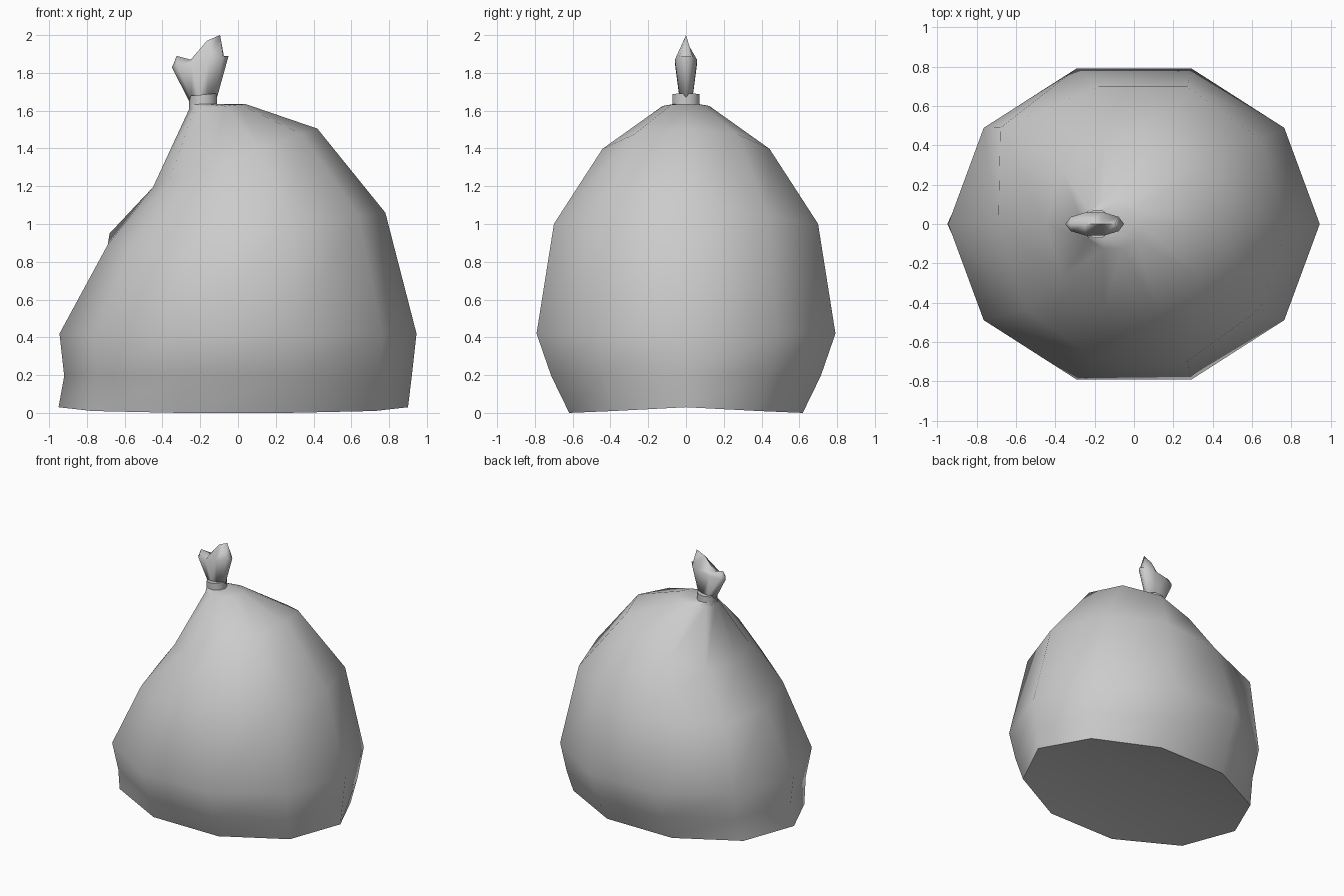
import bpy, bmesh, math

if "Cube" in bpy.data.objects:
    bpy.data.objects.remove(bpy.data.objects["Cube"])

N = 10  # sides of every ring


def ring(cx, rx, ry, z, tilt=0.0):
    """Ten-sided ring; tilt raises the right side and lowers the left."""
    pts = []
    for i in range(N):
        a = 2 * math.pi * i / N
        pts.append([cx + rx * math.cos(a), ry * math.sin(a), z + tilt * math.cos(a)])
    return pts


def loft(name, rings, cap_bottom=True, cap_top=True, angle=50):
    bm = bmesh.new()
    loops = [[bm.verts.new(p) for p in r] for r in rings]
    for lo, hi in zip(loops, loops[1:]):
        for i in range(N):
            j = (i + 1) % N
            bm.faces.new((lo[i], lo[j], hi[j], hi[i]))
    if cap_bottom:
        bm.faces.new(loops[0][::-1])
    if cap_top:
        bm.faces.new(loops[-1])
    bmesh.ops.remove_doubles(bm, verts=bm.verts, dist=0.0005)
    bmesh.ops.recalc_face_normals(bm, faces=bm.faces)
    mesh = bpy.data.meshes.new(name)
    bm.to_mesh(mesh)
    bm.free()
    ob = bpy.data.objects.new(name, mesh)
    bpy.context.collection.objects.link(ob)
    bpy.ops.object.select_all(action='DESELECT')
    bpy.context.view_layer.objects.active = ob
    ob.select_set(True)
    bpy.ops.object.shade_smooth_by_angle(angle=math.radians(angle))
    return ob


# sack body: slumped rings leaning up to the neck
base = ring(-0.025, 0.925, 0.65, 0.01)
for i in (0, 5):
    base[i][2] = 0.03
for i in (2, 3, 7, 8):
    base[i][2] = 0.0
shoulder = ring(0.045, 0.735, 0.735, 0.975, 0.085)
shoulder[4] = [-0.68, 0.49, 0.95]  # bulge at the back left
body = [
    ring(-0.02, 0.60, 0.42, 0.045),
    base,
    ring(0.0, 0.92, 0.75, 0.195),
    ring(0.0, 0.945, 0.832, 0.42),
    shoulder,
    ring(-0.015, 0.435, 0.465, 1.35, 0.155),
    ring(-0.11, 0.15, 0.13, 1.62, 0.015),
    ring(-0.185, 0.075, 0.072, 1.635),
]
loft("sack_body", body)

# tie around the neck
loft("neck_tie", [ring(-0.185, 0.074, 0.074, 1.60), ring(-0.185, 0.074, 0.074, 1.685, 0.007)])

# gathered flap above the tie, pinched to a ragged ridge
ridge = [(-0.075, 1.89), (-0.095, 2.0), (-0.165, 1.97),
         (-0.25, 1.87), (-0.325, 1.89), (-0.34, 1.85)]
top = [[ridge[min(i, N - i)][0], 0.0, ridge[min(i, N - i)][1]] for i in range(N)]
loft("gathered_flap", [
    ring(-0.185, 0.074, 0.035, 1.66, 0.01),
    ring(-0.2, 0.15, 0.062, 1.86, 0.03),
    top,
], cap_top=False, angle=80)
